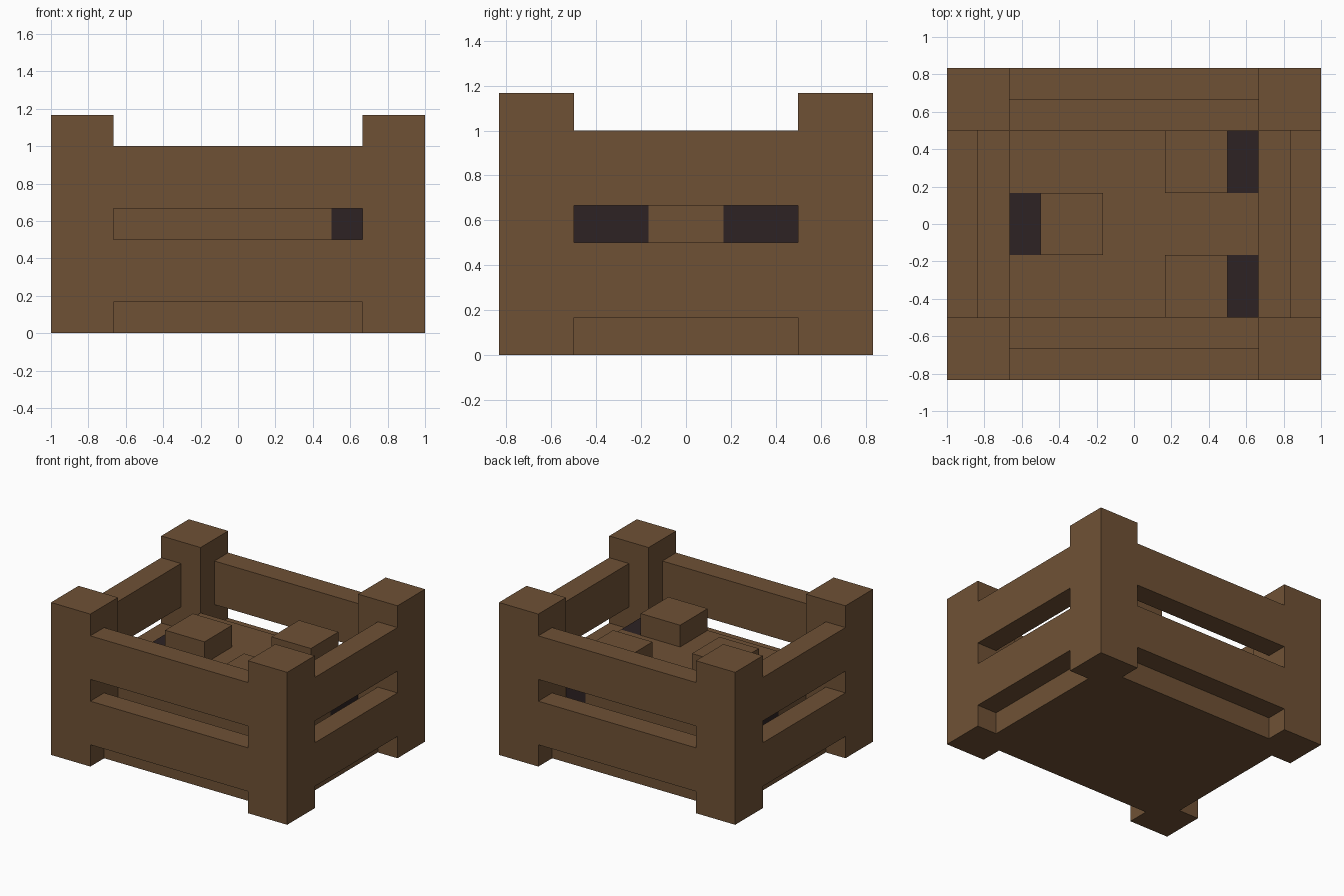
import bpy
import bmesh

U = 1 / 6  # building unit: every part snaps to this grid

default_cube = bpy.data.objects.get("Cube")
if default_cube:
    bpy.data.objects.remove(default_cube, do_unlink=True)


def make_material(name, rgb):
    mat = bpy.data.materials.new(name)
    mat.use_nodes = True
    color = (*rgb, 1)
    mat.diffuse_color = color
    mat.node_tree.nodes["Principled BSDF"].inputs["Base Color"].default_value = color
    return mat


wood = make_material("brown_wood", (0.159, 0.083, 0.036))
dark = make_material("dark_end", (0.026, 0.016, 0.017))


def box(name, x, y, z, mat=wood):
    """Flat-shaded box spanning the given (low, high) ranges in grid units."""
    bm = bmesh.new()
    bmesh.ops.create_cube(bm, size=1)
    for v in bm.verts:
        v.co = [(lo + hi) / 2 * U + c * (hi - lo) * U
                for c, (lo, hi) in zip(v.co, (x, y, z))]
    mesh = bpy.data.meshes.new(name)
    bm.to_mesh(mesh)
    bm.free()
    mesh.materials.append(mat)
    obj = bpy.data.objects.new(name, mesh)
    bpy.context.collection.objects.link(obj)
    return obj


def span(side, lo, hi):
    """Mirror a range to the negative side when side is -1."""
    return tuple(sorted((side * lo, side * hi)))


# Floor slab, set back from the outer faces
box("floor", (-5, 5), (-4, 4), (0, 1))

# Corner posts
for sx, x_name in ((-1, "right"), (1, "left")):
    for sy, y_name in ((-1, "front"), (1, "back")):
        box(f"{y_name}_{x_name}_post", span(sx, 4, 6), span(sy, 3, 5), (0, 7))

# Two rails on each of the four sides
for level, z in (("lower", (1, 3)), ("upper", (4, 6))):
    for side, y_name, x_name in ((-1, "front", "right"), (1, "back", "left")):
        box(f"{y_name}_{level}_rail", (-4, 4), span(side, 4, 5), z)
        box(f"{x_name}_{level}_rail", span(side, 5, 6), (-3, 3), z)

# Contents: three long blocks laid head to tail, each with a dark end and a raised lug
for row, y, facing in (("front", (-3, -1), 1), ("middle", (-1, 1), -1), ("back", (1, 3), 1)):
    box(f"{row}_block", span(facing, -4, 3), y, (1, 4))
    box(f"{row}_block_end", span(facing, 3, 4), y, (1, 4), dark)
    box(f"{row}_block_lug", span(facing, 1, 3), y, (4, 5))
